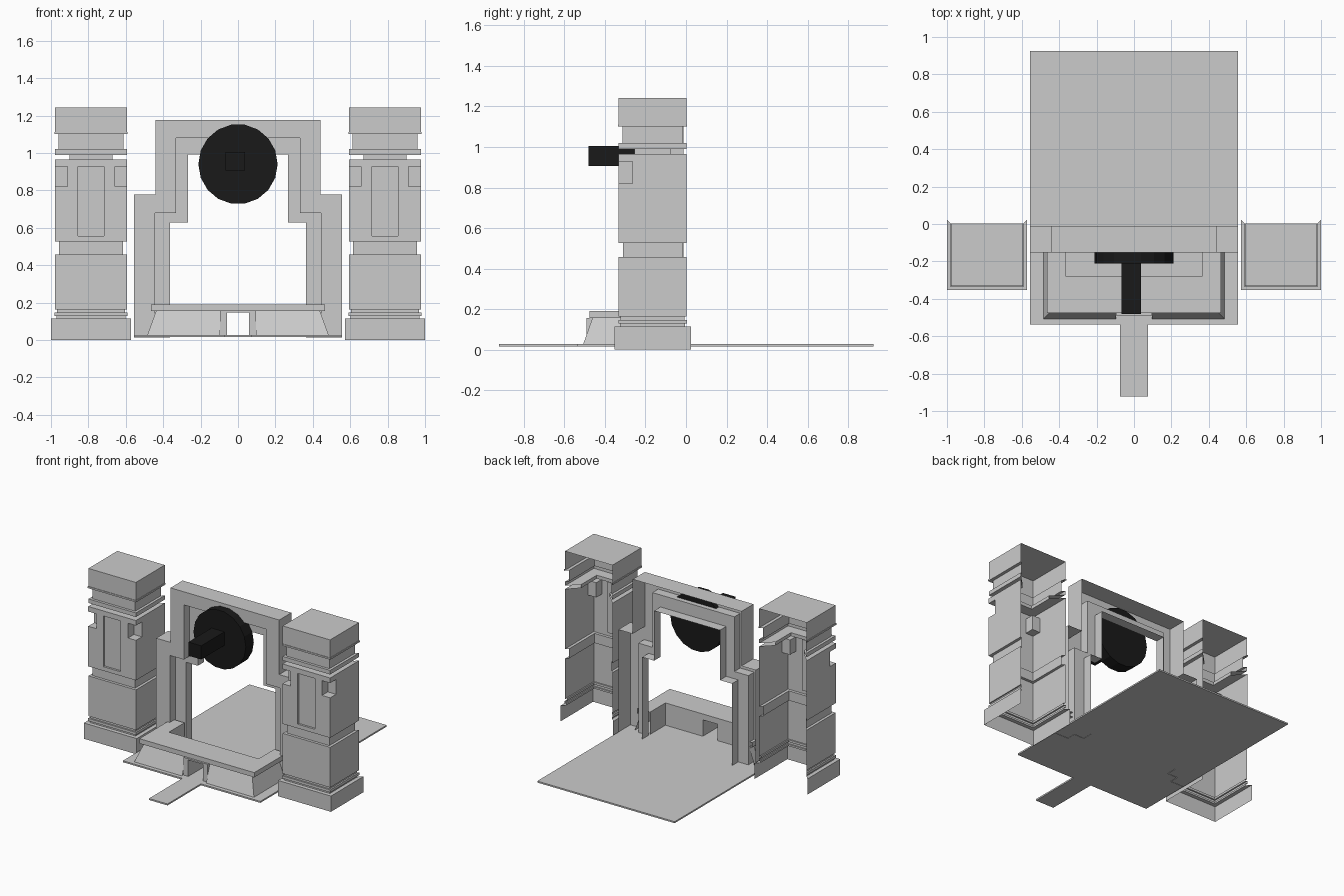
import bpy, bmesh, math

if "Cube" in bpy.data.objects:
    bpy.data.objects.remove(bpy.data.objects["Cube"])


def finish(name, bm, mirror=False):
    bmesh.ops.recalc_face_normals(bm, faces=bm.faces)
    me = bpy.data.meshes.new(name)
    bm.to_mesh(me)
    bm.free()
    ob = bpy.data.objects.new(name, me)
    bpy.context.collection.objects.link(ob)
    if mirror:
        add_mirror(ob)
    return ob


def add_mirror(ob):
    m = ob.modifiers.new("Mirror", 'MIRROR')
    m.use_mirror_merge = True


def loft(name, rings, closed=False, caps=False, mirror=False):
    """Skin a surface through rings of 3D points."""
    bm = bmesh.new()
    vs = [[bm.verts.new(p) for p in r] for r in rings]
    n = len(rings[0])
    for a, b in zip(vs, vs[1:]):
        for i in range(n if closed else n - 1):
            j = (i + 1) % n
            bm.faces.new((a[i], a[j], b[j], b[i]))
    if caps:
        bm.faces.new(vs[0])
        bm.faces.new(vs[-1])
    return finish(name, bm, mirror)


def box(name, x, y, z, mirror=False):
    rings = [[(x[0], y[0], h), (x[1], y[0], h), (x[1], y[1], h), (x[0], y[1], h)] for h in z]
    return loft(name, rings, True, True, mirror)


# Pillars: stepped square shell, open at the back and underneath
CX, CY = 0.786, -0.165
steps = [(0.214, 0, 0.115), (0.185, 0.115, 0.128), (0.194, 0.128, 0.147),
         (0.183, 0.147, 0.163), (0.192, 0.163, 0.457), (0.172, 0.457, 0.527),
         (0.193, 0.527, 0.965), (0.115, 0.965, 0.99), (0.192, 0.99, 1.02),
         (0.173, 1.02, 1.10), (0.196, 1.10, 1.112), (0.192, 1.112, 1.243)]
rings = []
for a, z0, z1 in steps:
    d = a - 0.025
    for z in (z0, z1):
        rings.append([(CX - a, CY - d, z), (CX + a, CY - d, z),
                      (CX + a, CY + d, z), (CX - a, CY + d, z)])
pillar = loft("pillar", rings, True, True)

# Recessed front panel and corner notches
cutters = [box("panel_cutter", (0.716, 0.856), (-0.4, -0.318), (0.557, 0.928)),
           box("notch_cutter", (0.5, 0.657), (-0.4, -0.265), (0.82, 0.928)),
           box("notch_cutter", (0.912, 1.1), (-0.4, -0.265), (0.82, 0.928))]
for c in cutters:
    m = pillar.modifiers.new("Cut", 'BOOLEAN')
    m.operation = 'DIFFERENCE'
    m.solver = 'EXACT'
    m.object = c
dg = bpy.context.evaluated_depsgraph_get()
cut = bpy.data.meshes.new_from_object(pillar.evaluated_get(dg))
pillar.modifiers.clear()
pillar.data = cut
for c in cutters:
    bpy.data.objects.remove(c)

bm = bmesh.new()
bm.from_mesh(cut)
bm.normal_update()
gone = []
for f in bm.faces:
    c = f.calc_center_median()
    if (f.normal.y > 0.9 or (f.normal.z < -0.9 and c.z < 0.01)
            or (abs(f.normal.z) > 0.9 and c.y > -0.07)):
        gone.append(f)
bmesh.ops.delete(bm, geom=gone, context='FACES')
bm.to_mesh(cut)
bm.free()
add_mirror(pillar)


# Stepped gate frame: layered shell open at the back
def outline(wide, shoulder, narrow, top, y, bottom=0.014):
    half = [(wide, bottom), (wide, shoulder), (narrow, shoulder), (narrow, top)]
    return [(-x, y, z) for x, z in half] + [(x, y, z) for x, z in reversed(half)]


outer = (0.556, 0.777, 0.44, 1.176)
mid = (0.445, 0.68, 0.332, 1.08)
inner = (0.363, 0.627, 0.266, 0.992)
loft("gate_frame", [outline(*o, y) for o, y in (
    (outer, -0.012), (outer, -0.152), (mid, -0.152),
    (mid, -0.085), (inner, -0.085), (inner, -0.012))])


# Platform in front of the gate, mirrored halves
def half_u(x0, hx, yf, z, yb=-0.1):
    return [(x0, yf, z), (hx, yf, z), (hx, yb, z)]


loft("platform_wall", [half_u(0.097, 0.485, -0.508, 0.025),
                       half_u(0.097, 0.438, -0.462, 0.155)], mirror=True)
loft("platform_top", [half_u(0, 0.438, -0.46, 0.155), half_u(0, 0.465, -0.476, 0.155),
                      half_u(0, 0.465, -0.476, 0.19), half_u(0, 0.363, -0.28, 0.19)], mirror=True)
loft("platform_inner_wall", [half_u(0.06, 0.363, -0.28, 0.19),
                             half_u(0.06, 0.363, -0.28, 0.025)], mirror=True)


# Small passage through the platform front
def arch(w, top, y):
    return [(-w, y, 0.025), (-w, y, top), (w, y, top), (w, y, 0.025)]


loft("passage", [arch(0.097, 0.157, -0.45), arch(0.097, 0.157, -0.49),
                 arch(0.06, 0.147, -0.49), arch(0.06, 0.147, -0.28), arch(0.06, 0.19, -0.28)])

# Floor plate and walkway
box("floor", (-0.556, 0.556), (-0.536, 0.925), (0.016, 0.027))
box("walkway", (-0.075, 0.075), (-0.922, -0.536), (0.016, 0.027))

# Black disc and arm
black = bpy.data.materials.new("black")
black.diffuse_color = (0.01, 0.01, 0.01, 1)
black.use_nodes = True
black.node_tree.nodes["Principled BSDF"].inputs["Base Color"].default_value = black.diffuse_color
disc = loft("disc", [[(0.212 * math.cos(i * math.tau / 18), y,
                       0.94 + 0.214 * math.sin(i * math.tau / 18)) for i in range(18)]
                     for y in (-0.212, -0.12)], True, True)
arm = box("disc_arm", (-0.066, 0.038), (-0.48, -0.2), (0.905, 1.005))
for ob in (disc, arm):
    ob.data.materials.append(black)
